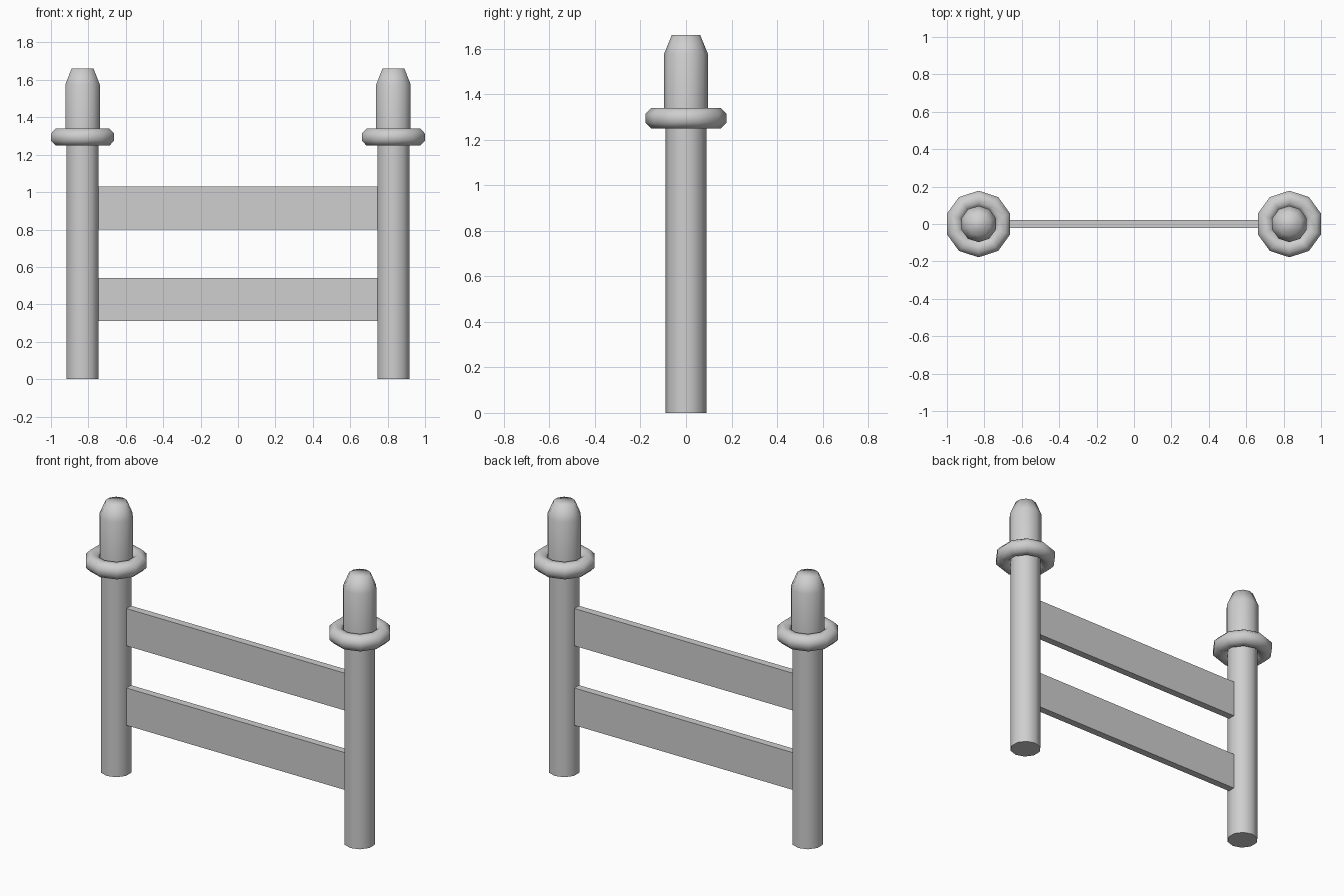
import bpy, bmesh, math

cube = bpy.data.objects.get("Cube")
if cube:
    bpy.data.objects.remove(cube, do_unlink=True)

grey = bpy.data.materials.new("light_grey")
grey.use_nodes = True
GREY = (0.62, 0.62, 0.62, 1)
grey.diffuse_color = GREY
grey.node_tree.nodes["Principled BSDF"].inputs["Base Color"].default_value = GREY

SIDES = 10
POST_X = 0.831


def finish(name, bm, x=0.0, smooth=None):
    bmesh.ops.recalc_face_normals(bm, faces=bm.faces)
    me = bpy.data.meshes.new(name)
    bm.to_mesh(me)
    bm.free()
    me.materials.append(grey)
    ob = bpy.data.objects.new(name, me)
    ob.location.x = x
    bpy.context.collection.objects.link(ob)
    if smooth:
        bpy.ops.object.select_all(action='DESELECT')
        ob.select_set(True)
        bpy.context.view_layer.objects.active = ob
        bpy.ops.object.shade_smooth_by_angle(angle=math.radians(smooth))
    return ob


def turned(name, profile, x, smooth, closed=False):
    """Ten-sided turned part from (radius, z) points, capped or closed into a ring."""
    bm = bmesh.new()
    rings = []
    for r, z in profile:
        angles = [math.pi / 2 + 2 * math.pi * i / SIDES for i in range(SIDES)]
        rings.append([bm.verts.new((r * math.cos(a), r * math.sin(a), z)) for a in angles])
    pairs = list(zip(rings, rings[1:]))
    if closed:
        pairs.append((rings[-1], rings[0]))
    else:
        bm.faces.new(rings[0])
        bm.faces.new(rings[-1])
    for a, b in pairs:
        for i in range(SIDES):
            j = (i + 1) % SIDES
            bm.faces.new((a[i], a[j], b[j], b[i]))
    return finish(name, bm, x, smooth)


# Octagonal collar section
R = 0.045 / math.cos(math.pi / 8)
collar = [(0.133 + R * math.cos(math.pi / 8 + k * math.pi / 4),
           1.294 + R * math.sin(math.pi / 8 + k * math.pi / 4)) for k in range(8)]

# Posts with collar and tapered peg
for side, x in (("left", POST_X), ("right", -POST_X)):
    turned(f"{side}_post", [(0.09, 0), (0.09, 1.31)], x, 60)
    turned(f"{side}_collar", collar, x, 60, closed=True)
    turned(f"{side}_peg", [(0.097, 1.29), (0.097, 1.575), (0.062, 1.66)], x, 80)

# Rails between the posts
for name, z0, z1 in (("lower_rail", 0.31, 0.54), ("upper_rail", 0.80, 1.03)):
    bm = bmesh.new()
    bmesh.ops.create_cube(bm, size=1)
    for v in bm.verts:
        v.co = (v.co.x * 1.58, v.co.y * 0.045, (z0 + z1) / 2 + v.co.z * (z1 - z0))
    finish(name, bm)
